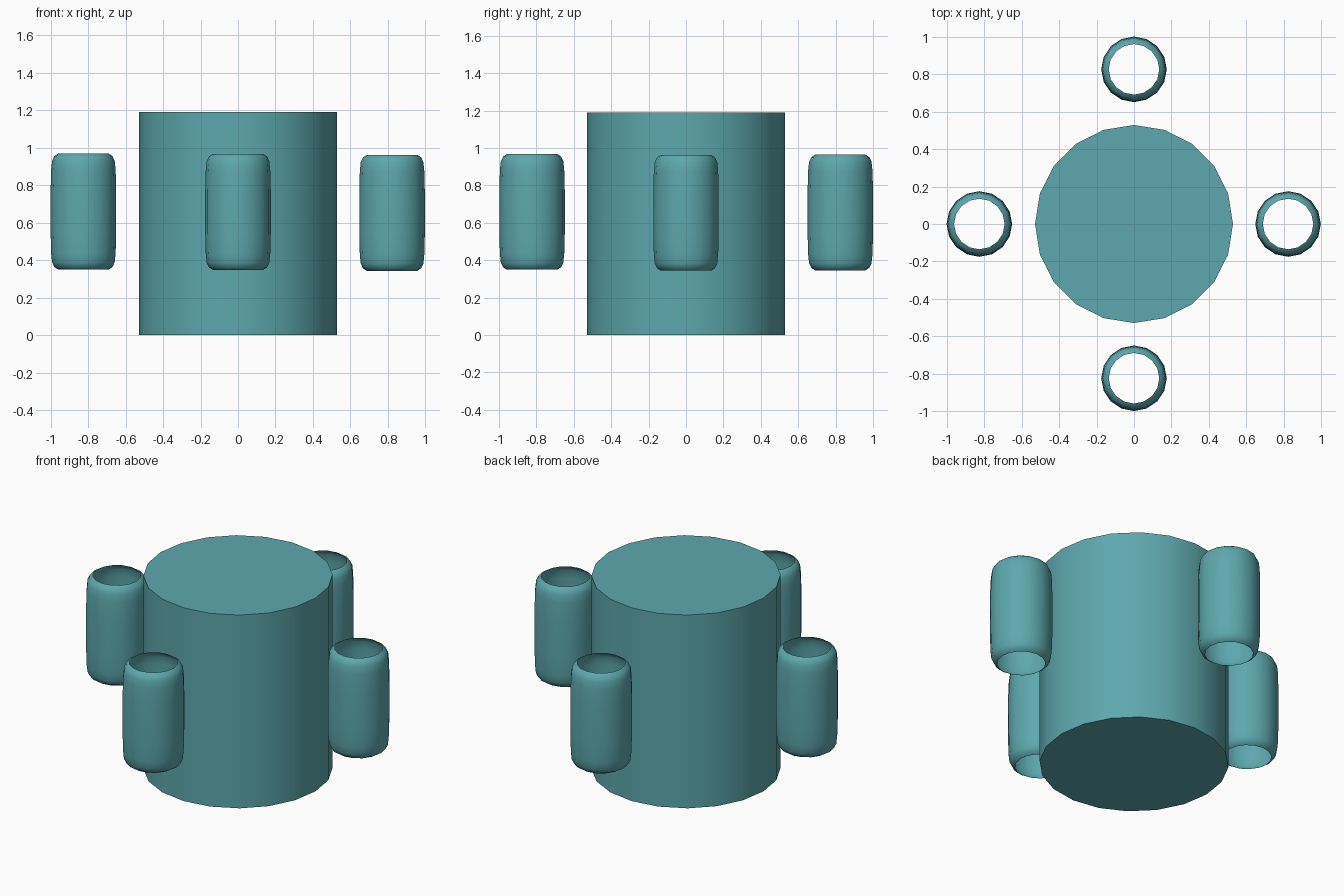
import bpy, bmesh
from math import cos, sin, pi, radians

if "Cube" in bpy.data.objects:
    bpy.data.objects.remove(bpy.data.objects["Cube"])

teal = bpy.data.materials.new("teal")
teal.diffuse_color = (0.11, 0.39, 0.42, 1)
teal.use_nodes = True
teal.node_tree.nodes["Principled BSDF"].inputs["Base Color"].default_value = teal.diffuse_color


def lathe(name, profile, sides, loc, caps):
    """Spin (radius, z) rings around z, optionally closing both ends."""
    bm = bmesh.new()
    rings = [[bm.verts.new((r * cos(2 * pi * i / sides), r * sin(2 * pi * i / sides), z))
              for i in range(sides)] for r, z in profile]
    for lo, hi in zip(rings, rings[1:]):
        for i in range(sides):
            j = (i + 1) % sides
            bm.faces.new((lo[i], lo[j], hi[j], hi[i]))
    if caps:
        bm.faces.new(rings[0][::-1])
        bm.faces.new(rings[-1])
    mesh = bpy.data.meshes.new(name)
    bm.to_mesh(mesh)
    bm.free()
    mesh.materials.append(teal)
    ob = bpy.data.objects.new(name, mesh)
    ob.location = loc
    bpy.context.collection.objects.link(ob)
    bpy.ops.object.select_all(action='DESELECT')
    bpy.context.view_layer.objects.active = ob
    ob.select_set(True)
    bpy.ops.object.shade_smooth_by_angle(angle=radians(35))
    return ob


# Central drum
lathe("central_drum", [(0.528, 0), (0.528, 1.19)], 20, (0, 0, 0), True)

# Four open-ended sleeves with rounded rims, one on each side
H = 0.309
lower = [(0.135, -H), (0.155, -H + 0.013), (0.167, -H + 0.038),
         (0.172, -H + 0.085), (0.175, -0.11)]
profile = lower + [(r, -z) for r, z in reversed(lower)]
for name, x, y, z in (("left", -0.825, 0, 0.66), ("right", 0.822, 0, 0.653),
                      ("front", 0, -0.823, 0.658), ("back", 0, 0.825, 0.655)):
    lathe(name + "_sleeve", profile, 16, (x, y, z), False)
